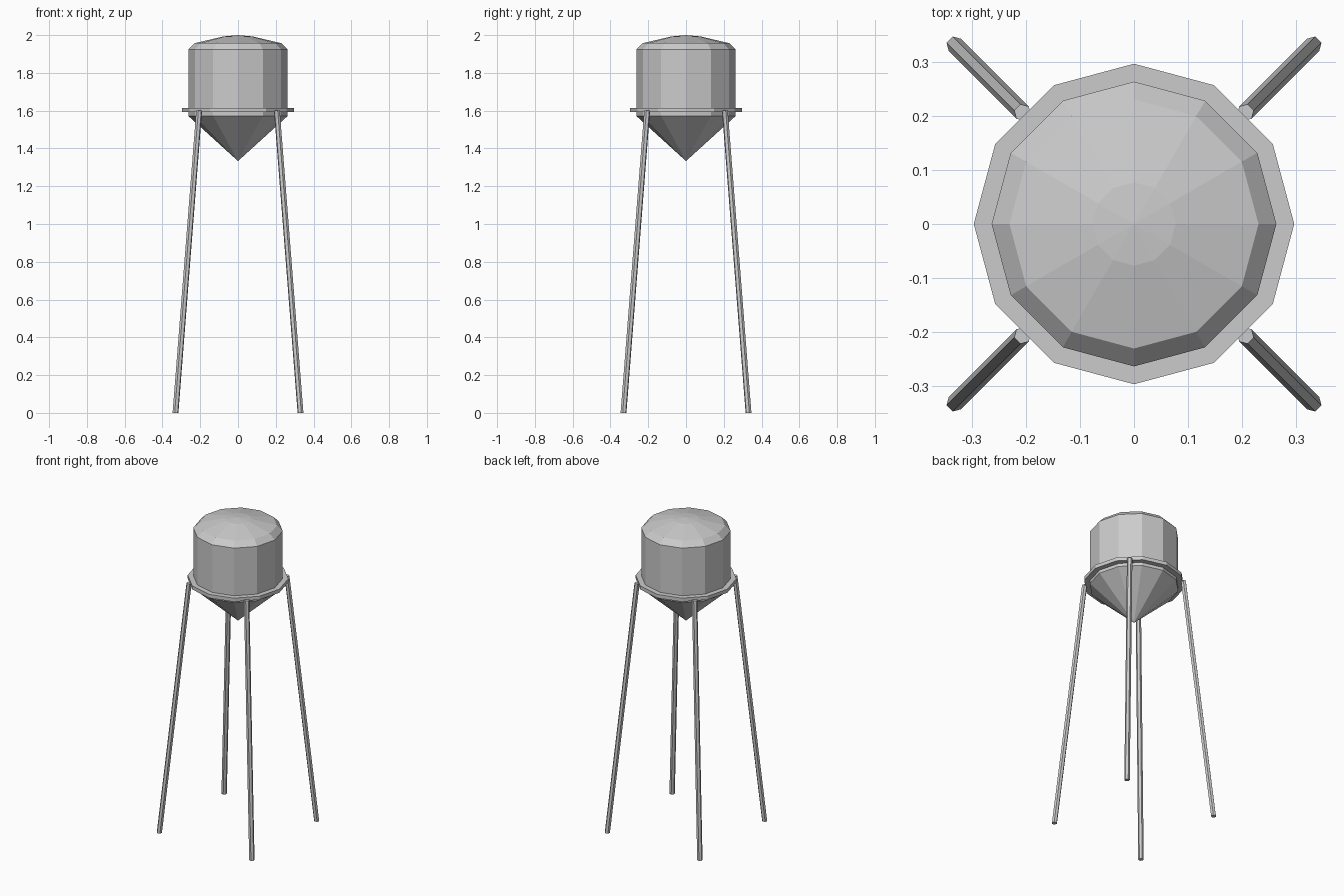
import bpy, bmesh
from math import sin, cos, pi, sqrt
from mathutils import Vector

cube = bpy.data.objects.get("Cube")
if cube:
    bpy.data.objects.remove(cube, do_unlink=True)

# Painted metal
metal = bpy.data.materials.new("light grey metal")
grey = (0.6, 0.6, 0.6, 1)
metal.diffuse_color = grey
metal.use_nodes = True
metal.node_tree.nodes["Principled BSDF"].inputs["Base Color"].default_value = grey


def add_object(name, bm):
    bmesh.ops.recalc_face_normals(bm, faces=bm.faces)
    mesh = bpy.data.meshes.new(name)
    bm.to_mesh(mesh)
    bm.free()
    mesh.materials.append(metal)
    obj = bpy.data.objects.new(name, mesh)
    bpy.context.collection.objects.link(obj)
    return obj


def lathe(name, profile, sides=12, closed=False):
    """Revolve (radius, z) points around z; radius 0 makes a single tip."""
    bm = bmesh.new()
    rings = []
    for r, z in profile:
        if r == 0:
            rings.append([bm.verts.new((0, 0, z))] * sides)
        else:
            rings.append([bm.verts.new((r * cos(2 * pi * i / sides),
                                        r * sin(2 * pi * i / sides), z))
                          for i in range(sides)])
    pairs = list(zip(rings, rings[1:]))
    if closed:
        pairs.append((rings[-1], rings[0]))
    for low, high in pairs:
        for i in range(sides):
            j = (i + 1) % sides
            corners = [low[i], low[j], high[j], high[i]]
            bm.faces.new(list(dict.fromkeys(corners)))
    return add_object(name, bm)


# Tank with conical bottom, straight wall, bevelled shoulder and shallow dome
lathe("tank", [(0, 1.333), (0.263, 1.572), (0.263, 1.923),
               (0.23, 1.957), (0.077, 1.993), (0, 2.0)])

# Walkway ring around the wall
lathe("walkway_ring", [(0.25, 1.592), (0.296, 1.592),
                       (0.296, 1.615), (0.25, 1.615)], closed=True)


def leg(name, sx, sy, radius=0.016, sides=6):
    """Splayed hexagonal strut with a flat side facing outward."""
    out = Vector((sx, sy, 0)) / sqrt(2)
    side = Vector((-out.y, out.x, 0))
    bm = bmesh.new()
    ends = []
    for reach, z in ((0.468, 0), (0.291, 1.6)):
        angles = [2 * pi * (i + 0.5) / sides for i in range(sides)]
        ends.append([bm.verts.new(out * (reach + radius * cos(a))
                                  + side * radius * sin(a) + Vector((0, 0, z)))
                     for a in angles])
    foot, head = ends
    for i in range(sides):
        j = (i + 1) % sides
        bm.faces.new((foot[i], foot[j], head[j], head[i]))
    bm.faces.new(foot)
    bm.faces.new(head)
    return add_object(name, bm)


# Four legs
for sx, across in ((1, "left"), (-1, "right")):
    for sy, along in ((-1, "front"), (1, "back")):
        leg(f"{along}_{across}_leg", sx, sy)
